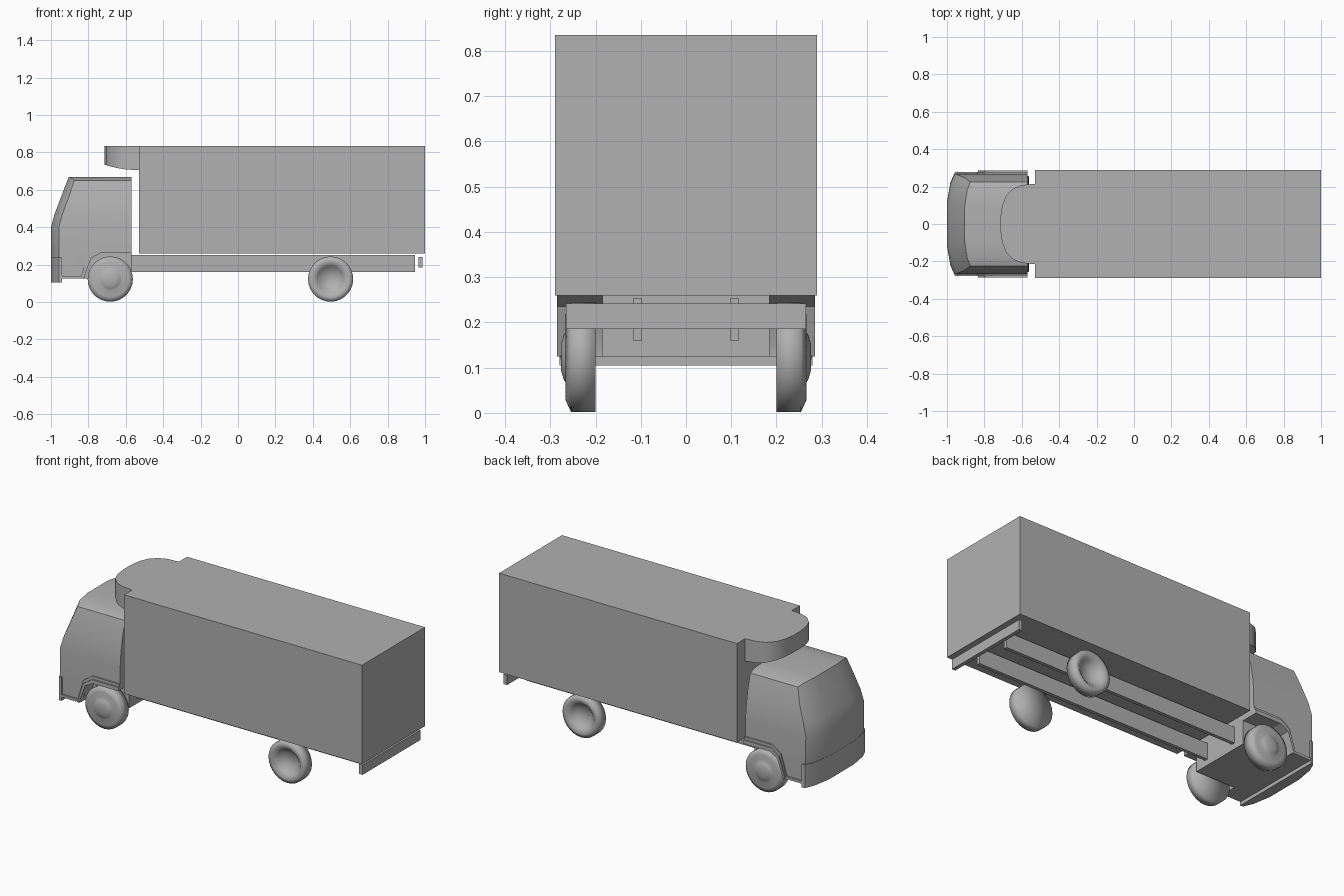
import bpy, bmesh, math

if "Cube" in bpy.data.objects:
    bpy.data.objects.remove(bpy.data.objects["Cube"])

# Mid grey body colour
GREY = bpy.data.materials.new("mid_grey")
GREY.diffuse_color = (0.44, 0.44, 0.44, 1)
GREY.use_nodes = True
GREY.node_tree.nodes["Principled BSDF"].inputs["Base Color"].default_value = GREY.diffuse_color


def make(name, verts, faces, smooth=None):
    me = bpy.data.meshes.new(name)
    me.from_pydata(verts, [], faces)
    bm = bmesh.new()
    bm.from_mesh(me)
    bmesh.ops.remove_doubles(bm, verts=bm.verts, dist=1e-5)
    bmesh.ops.recalc_face_normals(bm, faces=bm.faces)
    bm.to_mesh(me)
    bm.free()
    me.materials.append(GREY)
    ob = bpy.data.objects.new(name, me)
    bpy.context.collection.objects.link(ob)
    if smooth:
        bpy.ops.object.select_all(action='DESELECT')
        bpy.context.view_layer.objects.active = ob
        ob.select_set(True)
        bpy.ops.object.shade_smooth_by_angle(angle=math.radians(smooth))
    return ob


def bridge(a, b, name, smooth=None):
    """Solid between two matching closed outlines."""
    n = len(a)
    faces = [(i, (i + 1) % n, n + (i + 1) % n, n + i) for i in range(n)]
    faces += [tuple(range(n)), tuple(range(n, 2 * n))]
    return make(name, a + b, faces, smooth)


def box(name, x0, x1, y0, y1, z0, z1):
    ring = [(x0, y0), (x1, y0), (x1, y1), (x0, y1)]
    return bridge([(x, y, z0) for x, y in ring], [(x, y, z1) for x, y in ring], name)


def side_prism(name, prof, y0, y1):
    return bridge([(x, y0, z) for x, z in prof], [(x, y1, z) for x, z in prof], name)


def lathe(name, prof, cx, cz, s, seg=28):
    """Revolve (radius, y) points around a wheel axle on side s."""
    verts, faces, n = [], [], len(prof)
    for k in range(seg):
        a = 2 * math.pi * k / seg
        verts += [(cx + r * math.cos(a), s * y, cz + r * math.sin(a)) for r, y in prof]
    for k in range(seg):
        m = (k + 1) % seg
        faces += [(k * n + i, k * n + i + 1, m * n + i + 1, m * n + i) for i in range(n - 1)]
    return make(name, verts, faces, 180)


# Cargo body
box("cargo_box", -0.53, 1.0, -0.289, 0.289, 0.26, 0.835)

# Cab: horizontal sections with a bowed front, roof dropping at its side edges
BACK = -0.57
BOW = [(0.042, -1), (0.018, -0.8), (0, -0.42), (0, 0.42), (0.018, 0.8), (0.042, 1)]
LEVELS = [(0.125, -0.999, 0.268, 0), (0.26, -0.999, 0.27, 0), (0.40, -1.0, 0.268, 0),
          (0.47, -0.981, 0.262, 0), (0.56, -0.947, 0.247, 0), (0.67, -0.905, 0.224, 0.02)]
n = len(BOW)
verts, faces = [], []
for z, xf, w, drop in LEVELS:
    front = [(xf + dx * (0.7 if drop else 1), f * w, z - drop * abs(f) ** 6) for dx, f in BOW]
    verts += front + [(BACK, y, zz) for _, y, zz in reversed(front)]
for k in range(len(LEVELS) - 1):
    a, b = k * 2 * n, (k + 1) * 2 * n
    faces += [(a + i, a + (i + 1) % (2 * n), b + (i + 1) % (2 * n), b + i) for i in range(2 * n)]
for o in (0, (len(LEVELS) - 1) * 2 * n):
    faces += [(o + i, o + i + 1, o + 2 * n - 2 - i, o + 2 * n - 1 - i) for i in range(n - 1)]
cab = make("cab", verts, faces)

# Wheel wells cut from the cab
WELL = [(-0.825, 0.05), (-0.82, 0.15), (-0.785, 0.235), (-0.735, 0.262), (-0.5, 0.262), (-0.5, 0.05)]
for s in (-1, 1):
    cutter = side_prism("well_cutter", WELL, s * 0.185, s * 0.4)
    cutter.hide_render = True
    mod = cab.modifiers.new("well", 'BOOLEAN')
    mod.operation = 'DIFFERENCE'
    mod.solver = 'EXACT'
    mod.object = cutter
    bpy.ops.object.select_all(action='DESELECT')
    bpy.context.view_layer.objects.active = cab
    cab.select_set(True)
    bpy.ops.object.modifier_apply(modifier=mod.name)
    bpy.data.objects.remove(cutter)
bpy.ops.object.shade_smooth_by_angle(angle=math.radians(26))

# Arch trim and sill on each cab side
TRIM = [(-0.945, 0.125), (-0.825, 0.125), (-0.785, 0.235), (-0.735, 0.262), (BACK, 0.262),
        (BACK, 0.30), (-0.745, 0.30), (-0.803, 0.26), (-0.838, 0.14), (-0.945, 0.14)]
LIP = [(-0.825, 0.125), (-0.785, 0.235), (-0.735, 0.262), (BACK, 0.262),
       (BACK, 0.284), (-0.742, 0.284), (-0.796, 0.248), (-0.833, 0.135)]
for s in (-1, 1):
    side_prism("arch_trim", TRIM, s * 0.25, s * 0.277)
    side_prism("arch_lip", LIP, s * 0.25, s * 0.285)

# Front bumper wraps the bowed nose
bump = [(-1.0 + dx, f * 0.277) for dx, f in BOW]
bump = [(-0.94, -0.28)] + bump + [(-0.94, 0.28)]
bridge([(x, y, 0.105) for x, y in bump], [(x, y, 0.24) for x, y in bump], "front_bumper", 26)

# Cooling unit over the cab
half = [(-0.53, 0.215), (-0.60, 0.208), (-0.645, 0.19), (-0.685, 0.15), (-0.705, 0.1), (-0.715, 0.03)]
plan = half + [(x, -y) for x, y in reversed(half)]
low = [(x, y, 0.705 + 0.03 * ((-0.53 - x) / 0.185) ** 2) for x, y in plan]
m = len(plan)
faces = [(i, (i + 1) % m, m + (i + 1) % m, m + i) for i in range(m)]
for o in (0, m):
    faces += [(o + i, o + i + 1, o + m - 2 - i, o + m - 1 - i) for i in range(m // 2 - 1)]
make("cooling_unit", low + [(x, y, 0.835) for x, y in plan], faces, 24)

# Chassis rails and rear bumper
for s in (-1, 1):
    box("chassis_rail", -0.57, 0.945, s * 0.097, s * 0.117, 0.16, 0.253)
box("rear_bumper", 0.965, 0.987, -0.265, 0.265, 0.185, 0.242)

# Wheels: domed hubs in front, dished hubs behind
TYRE = [(0.095, 0.266), (0.121, 0.254), (0.121, 0.2), (0, 0.2)]
DOME = [(0, 0.277), (0.03, 0.276), (0.05, 0.27), (0.064, 0.26)] + TYRE
DISH = [(0, 0.216), (0.045, 0.22), (0.07, 0.245)] + TYRE
for s in (-1, 1):
    lathe("front_wheel", DOME, -0.683, 0.123, s)
    lathe("rear_wheel", DISH, 0.495, 0.123, s)
